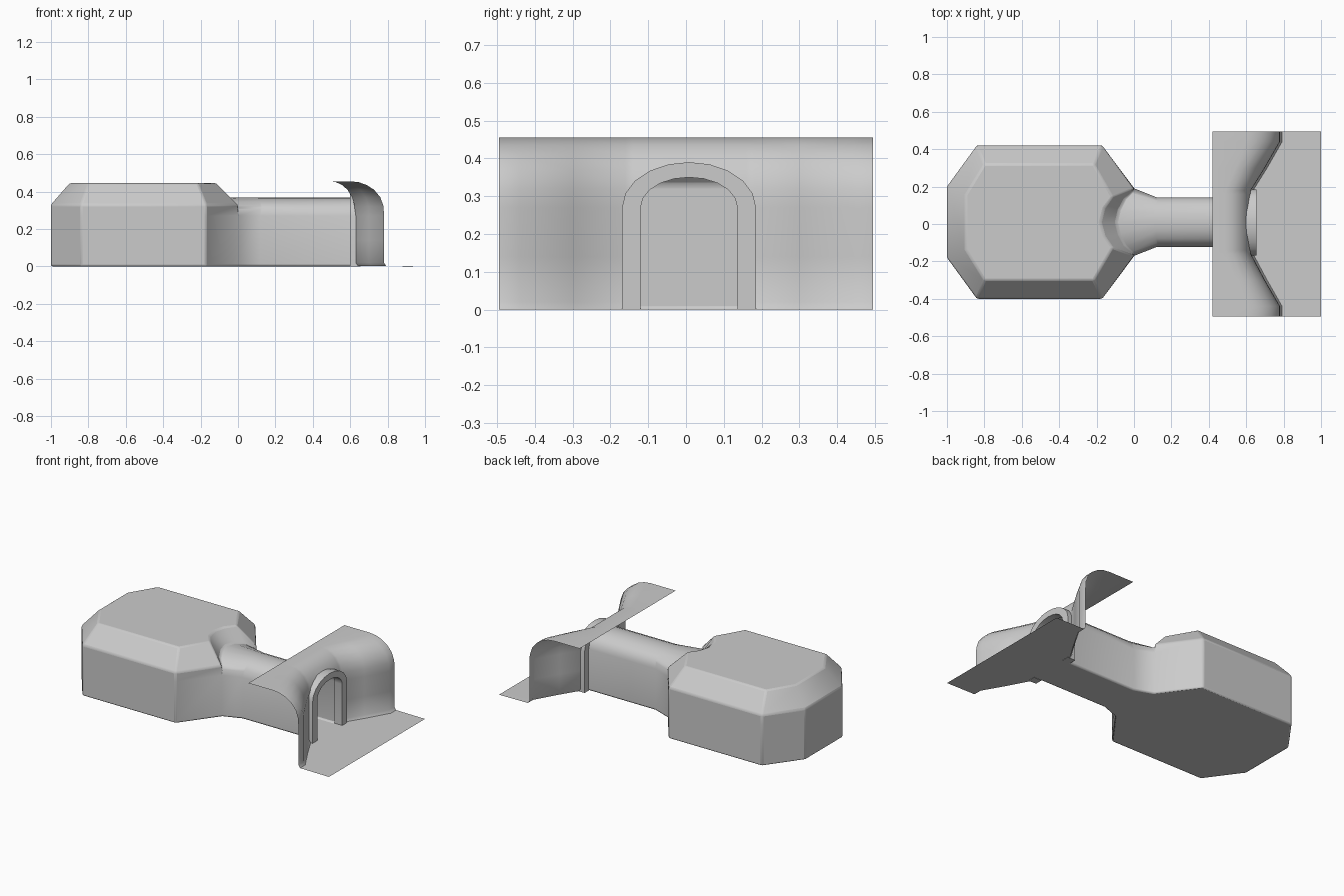
import bpy, bmesh, math

if "Cube" in bpy.data.objects:
    bpy.data.objects.remove(bpy.data.objects["Cube"], do_unlink=True)

stone = bpy.data.materials.new("plain_grey")
stone.use_nodes = True
stone.diffuse_color = (0.6, 0.6, 0.6, 1)
stone.node_tree.nodes["Principled BSDF"].inputs["Base Color"].default_value = (0.6, 0.6, 0.6, 1)

MID = 0.01  # the tunnel axis lies slightly off y = 0


def add_face(bm, points):
    bm.faces.new([bm.verts.new(p) for p in points])


def loft(bm, rings, closed=False):
    for a, b in zip(rings, rings[1:]):
        n = len(a)
        for i in range(n if closed else n - 1):
            j = (i + 1) % n
            add_face(bm, [a[i], a[j], b[j], b[i]])


def finish(bm, name, bevel=0):
    bmesh.ops.remove_doubles(bm, verts=bm.verts, dist=0.0005)
    bmesh.ops.dissolve_degenerate(bm, edges=bm.edges, dist=0.0005)
    bmesh.ops.recalc_face_normals(bm, faces=bm.faces)
    mesh = bpy.data.meshes.new(name)
    bm.to_mesh(mesh)
    bm.free()
    mesh.materials.append(stone)
    obj = bpy.data.objects.new(name, mesh)
    bpy.context.collection.objects.link(obj)
    bpy.ops.object.select_all(action='DESELECT')
    obj.select_set(True)
    bpy.context.view_layer.objects.active = obj
    bpy.ops.object.shade_smooth_by_angle(angle=math.radians(35))
    if bevel:
        mod = obj.modifiers.new("soft_edges", 'BEVEL')
        mod.width = bevel
        mod.segments = 2
        mod.limit_method = 'ANGLE'
        mod.angle_limit = math.radians(35)
    return obj


def mirror(half):
    """Complete a half section, ending on the axis, across the tunnel axis."""
    full = half + [(x, -y, z) for x, y, z in reversed(half[:-1])]
    return [(x, y + MID, z) for x, y, z in full]


# Tunnel with a flared mouth scooped into the chamber roof
def tunnel_ring(x, w):
    arch = [(1, 0), (1, .27), (.9, .315), (.66, .345), (.35, .363), (0, .368)]
    return mirror([(x, w * k, z) for k, z in arch])


mouth = mirror([(0, .178, 0), (0, .178, .27), (-.01, .165, .315),
                (-.05, .125, .345), (-.08, .065, .363), (-.095, 0, .368)])
scoop = mirror([(0, .178, 0), (0, .178, .27), (0, .178, .33),
                (-.115, .135, .445), (-.16, .075, .445), (-.18, 0, .445)])
near, far = tunnel_ring(.12, .133), tunnel_ring(.605, .133)
bm = bmesh.new()
loft(bm, [far, near, mouth, scoop])

# Octagonal chamber walls, sloped shoulder, roof and floor
def around(half):
    return [(x, y + MID) for x, y in half] + [(x, MID - y) for x, y in reversed(half)]


wall = around([(0, .178), (-.17, .41), (-.84, .41), (-1, .19)])
roof = [(x, y, .445) for x, y in around([(-.115, .135), (-.215, .31), (-.8, .31), (-.9, .145)])]
loft(bm, [[(x, y, z) for x, y in wall] for z in (0, .27, .33)] + [roof])
add_face(bm, roof + scoop[4:7][::-1])
add_face(bm, [(x, y, 0) for x, y in wall])
for a, b in ((mouth, near), (near, far)):
    add_face(bm, [a[0], b[0], b[-1], a[-1]])
finish(bm, "chamber_and_tunnel", bevel=0.01)

# Cliff sheet: overhanging top, recessed wall with doorway, flat ground
HEIGHTS = [.02, .14, .27, .32, .37, .41, .435, .45, .455]
DOOR = {0: .37, .075: .357, .125: .32, .15: 0}
COLUMNS = [.494, .44, .30, .17, .15, .125, .075, 0]


def cliff_column(y, side):
    t = min(max((y - .17) / .27, 0), 1)
    wall_x, curl = .625 + .155 * t, .135 + .045 * t
    foot = .60 if y < .15 else wall_x + .012
    column = [(1, 0), (foot, .002)]
    for h in HEIGHTS:
        z = max(h, DOOR.get(y, 0))
        k = max((z - .30) / .155, 0)
        column.append((wall_x - curl * (1 - math.sqrt(max(1 - k * k, 0))), z))
    column.append((.42, .455))
    return [(x, y * side + (MID if y < .2 else 0), z) for x, z in column]


columns = [cliff_column(y, 1) for y in COLUMNS]
columns += [cliff_column(y, -1) for y in reversed(COLUMNS[:-1])]
bm = bmesh.new()
for a, b in zip(columns, columns[1:]):
    in_door = abs((a[0][1] + b[0][1]) / 2 - MID) < .15
    for r in range(len(a) - 1):
        if in_door and 1 <= r < 4:
            continue
        add_face(bm, [a[r], a[r + 1], b[r + 1], b[r]])
finish(bm, "cliff_sheet")


# Raised doorway arch
def arch_line(x, w, rise):
    curve = [(w * math.cos(i * math.pi / 10), .27 + rise * math.sin(i * math.pi / 10))
             for i in range(11)]
    return [(x, y + MID - .002, z) for y, z in [(w, 0)] + curve + [(-w, 0)]]


outer, inner = (.177, .12), (.128, .08)
bm = bmesh.new()
lines = [arch_line(.6, *outer), arch_line(.655, *outer),
         arch_line(.655, *inner), arch_line(.6, *inner)]
loft(bm, lines + lines[:1])
for end in (0, -1):
    add_face(bm, [line[end] for line in lines])
finish(bm, "doorway_arch")
